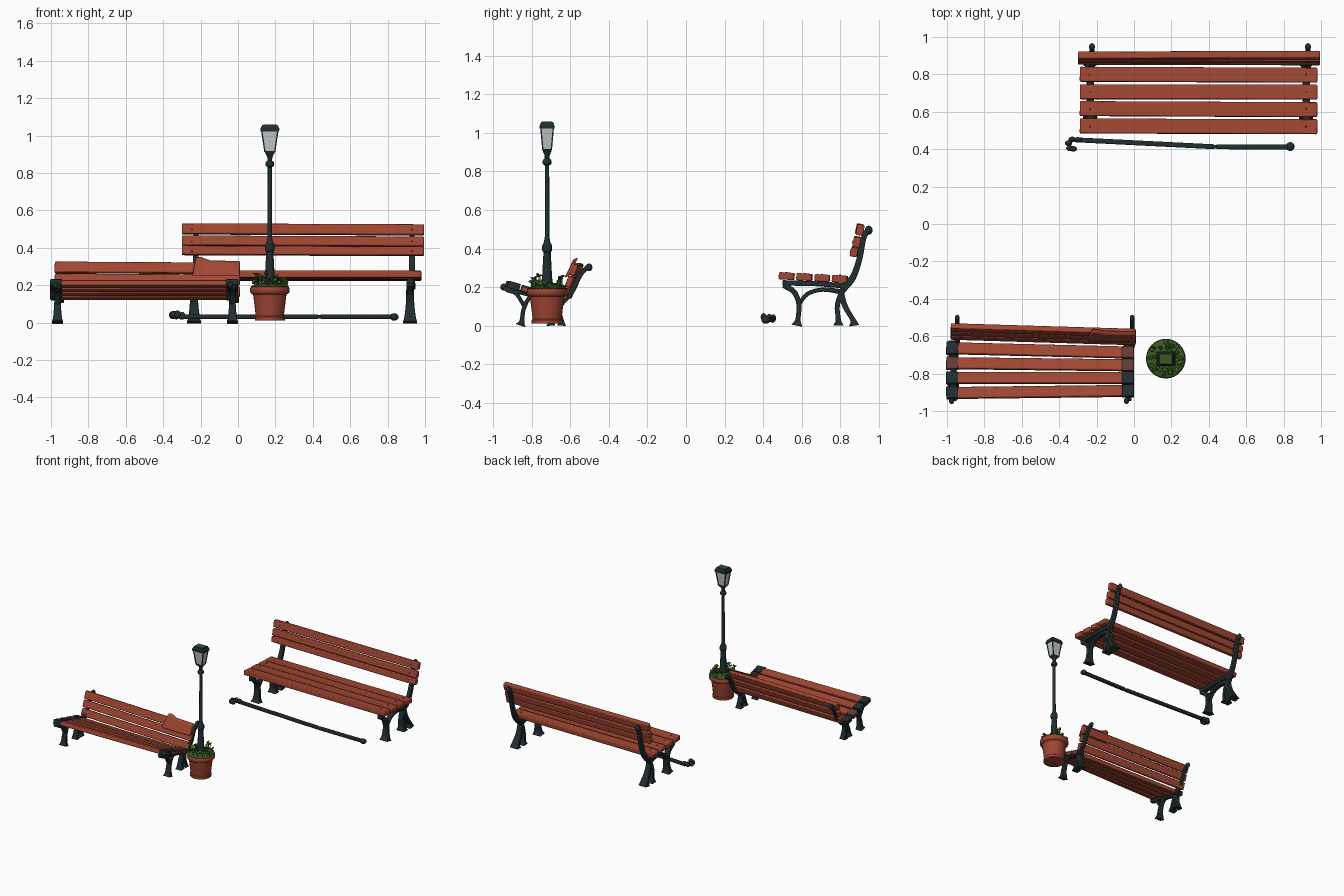
import bpy, bmesh, math, random
from mathutils import Vector, Matrix, Euler

random.seed(4)
if "Cube" in bpy.data.objects:
    bpy.data.objects.remove(bpy.data.objects["Cube"])


def material(name, rgb):
    m = bpy.data.materials.new(name)
    m.use_nodes = True
    m.diffuse_color = (*rgb, 1)
    m.node_tree.nodes["Principled BSDF"].inputs["Base Color"].default_value = (*rgb, 1)
    return m


WOOD = material("red wood", (0.36, 0.062, 0.033))
WORN = material("worn wood", (0.13, 0.045, 0.036))
IRON = material("dark iron", (0.016, 0.027, 0.029))
CLAY = material("terracotta", (0.34, 0.058, 0.033))
GLASS = material("pale glass", (0.55, 0.58, 0.58))
LEAF = material("leaf green", (0.06, 0.17, 0.02))
MOSS = material("moss green", (0.035, 0.1, 0.015))


def finish(name, bm, *mats, bevel=0, smooth=True):
    bmesh.ops.recalc_face_normals(bm, faces=bm.faces)
    mesh = bpy.data.meshes.new(name)
    bm.to_mesh(mesh)
    bm.free()
    ob = bpy.data.objects.new(name, mesh)
    bpy.context.collection.objects.link(ob)
    for m in mats:
        mesh.materials.append(m)
    if bevel:
        mod = ob.modifiers.new("soft edges", "BEVEL")
        mod.width, mod.segments = bevel, 2
    if smooth:
        bpy.ops.object.select_all(action="DESELECT")
        ob.select_set(True)
        bpy.context.view_layer.objects.active = ob
        bpy.ops.object.shade_smooth_by_angle(angle=math.radians(35))
    return ob


def box(name, loc, size, mat, rot=(0, 0, 0), bevel=0.006):
    bm = bmesh.new()
    m = Matrix.Translation(loc) @ Euler(rot).to_matrix().to_4x4() @ Matrix.Diagonal((*size, 1))
    bmesh.ops.create_cube(bm, size=1, matrix=m)
    return finish(name, bm, mat, bevel=bevel)


def ball(name, loc, size, mat):
    bm = bmesh.new()
    m = Matrix.Translation(loc) @ Matrix.Diagonal((*size, 1))
    bmesh.ops.create_uvsphere(bm, u_segments=14, v_segments=8, radius=1, matrix=m)
    return finish(name, bm, mat)


def lathe(name, profile, loc, mat, n=24):
    bm = bmesh.new()
    rings = [[bm.verts.new((loc[0] + r * math.cos(math.tau * i / n),
                            loc[1] + r * math.sin(math.tau * i / n), z))
              for i in range(n)] for r, z in profile]
    for a, b in zip(rings, rings[1:]):
        for i in range(n):
            bm.faces.new((a[i], a[(i + 1) % n], b[(i + 1) % n], b[i]))
    bm.faces.new(rings[0])
    bm.faces.new(rings[-1])
    return finish(name, bm, mat)


def bar(name, x, path, mat=IRON):
    """Cast bar following (y, z, half width, half thickness) stations."""
    pts = [Vector(p) for p in path]
    ext = [2 * pts[0] - pts[1]] + pts + [2 * pts[-1] - pts[-2]]
    fine = []
    for a, b, c, d in zip(ext, ext[1:], ext[2:], ext[3:]):
        for t in (0, 0.25, 0.5, 0.75):
            fine.append(0.5 * (2 * b + (c - a) * t + (2 * a - 5 * b + 4 * c - d) * t * t
                               + (3 * b - a - 3 * c + d) * t ** 3))
    fine.append(pts[-1])
    bm = bmesh.new()
    rings = []
    for i, p in enumerate(fine):
        d = fine[min(i + 1, len(fine) - 1)] - fine[max(i - 1, 0)]
        side = Vector((-d.y, d.x)).normalized() * p.z
        rings.append([bm.verts.new((x + sx * p.w, p.x + k * side.x, p.y + k * side.y))
                      for sx, k in ((-1, -1), (1, -1), (1, 1), (-1, 1))])
    for a, b in zip(rings, rings[1:]):
        for i in range(4):
            bm.faces.new((a[i], a[(i + 1) % 4], b[(i + 1) % 4], b[i]))
    bm.faces.new(rings[0])
    bm.faces.new(rings[-1])
    return finish(name, bm, mat, bevel=0.004)


def bolt(name, loc, rot):
    bm = bmesh.new()
    m = Matrix.Translation(loc) @ Euler(rot).to_matrix().to_4x4()
    bmesh.ops.create_cone(bm, cap_ends=True, segments=10, radius1=0.006, radius2=0.005,
                          depth=0.006, matrix=m)
    finish(name, bm, WORN)


def wobble(a=0.006):
    return random.uniform(-a, a)


# Large bench: seat and back planks
for i in range(4):
    y, z = 0.522 + 0.092 * i, 0.257 - 0.005 * i
    box("large_seat_plank", (0.345, y, z), (1.27, 0.079, 0.037), WOOD, (-0.06, 0, wobble()))
    for x in (-0.235, 0.92):
        bolt("large_seat_bolt", (x, y, z + 0.019), (0, 0, 0))
for y, z, h in ((0.872, 0.383, 0.047), (0.885, 0.435, 0.052), (0.901, 0.498, 0.056)):
    box("large_back_plank", (0.347, y, z), (1.295, 0.038, h), WOOD, (-0.2, 0.004, wobble(0.003)))
    for x in (-0.245, 0.93):
        bolt("large_back_bolt", (x, y - 0.02, z), (math.pi / 2 - 0.2, 0, 0))

# Large bench: cast side frames
for x in (-0.235, 0.92):
    bar("large_front_leg", x, [(0.575, 0, 0.03, 0.038), (0.58, 0.03, 0.014, 0.03),
                               (0.585, 0.11, 0.013, 0.022), (0.56, 0.175, 0.014, 0.02),
                               (0.505, 0.21, 0.014, 0.02)])
    bar("large_seat_rail", x, [(0.5, 0.222, 0.014, 0.02), (0.68, 0.217, 0.013, 0.02),
                               (0.84, 0.205, 0.014, 0.02)])
    bar("large_arch", x, [(0.585, 0.11, 0.01, 0.018), (0.63, 0.165, 0.011, 0.018),
                          (0.71, 0.187, 0.011, 0.018), (0.81, 0.175, 0.014, 0.018)])
    bar("large_inner_back_leg", x, [(0.79, 0, 0.028, 0.036), (0.79, 0.03, 0.014, 0.03),
                                    (0.785, 0.11, 0.013, 0.022), (0.82, 0.2, 0.016, 0.02)])
    bar("large_outer_back_leg", x, [(0.872, 0, 0.028, 0.036), (0.865, 0.03, 0.014, 0.03),
                                    (0.825, 0.1, 0.014, 0.022), (0.8, 0.18, 0.016, 0.02)])
    bar("large_back_post", x + 0.01, [(0.81, 0.19, 0.022, 0.018), (0.865, 0.25, 0.017, 0.016),
                                      (0.9, 0.35, 0.015, 0.015), (0.92, 0.45, 0.014, 0.014),
                                      (0.945, 0.505, 0.014, 0.014)])
    ball("large_post_curl", (x + 0.01, 0.947, 0.495), (0.016, 0.02, 0.024), IRON)

# Small sunken bench: seat planks with end caps
for i in range(4):
    y, z = -0.898 + 0.074 * i, 0.205 - 0.021 * i
    yaw = 0.012 - 0.012 * i
    box("small_seat_plank", (-0.5, y, z), (1.0, 0.062, 0.03), WOOD, (-0.28, 0, yaw))
    for x, worn in ((-0.972, i == 2), (-0.032, i >= 2)):
        box("small_plank_cap", (x, y + (x + 0.5) * yaw, z + 0.002), (0.064, 0.066, 0.036),
            WORN if worn else IRON, (-0.28, 0, yaw), 0.004)

# Small sunken bench: back planks and the broken piece
for y, z, h in ((-0.612, 0.168, 0.056), (-0.59, 0.23, 0.056), (-0.568, 0.292, 0.06)):
    box("small_back_plank", (-0.485, y, z), (0.99, 0.03, h), WOOD, (-0.36, 0.006, -0.03))
bm = bmesh.new()
outline = [(-0.245, -0.045), (0.01, -0.045), (0.01, 0.035), (-0.15, 0.04), (-0.2, 0.06), (-0.225, 0.056)]
slant = Matrix.Translation((0, -0.61, 0.29)) @ Matrix.Rotation(-0.45, 4, "X")
face = bm.faces.new([bm.verts.new(slant @ Vector((x, 0, z))) for x, z in outline])
new = bmesh.ops.extrude_face_region(bm, geom=[face])["geom"]
bmesh.ops.translate(bm, vec=(0, 0.024, 0.008), verts=[v for v in new if isinstance(v, bmesh.types.BMVert)])
finish("broken_plank", bm, WOOD, bevel=0.004)

# Small sunken bench: cast side frames
for x in (-0.965, -0.03):
    bar("small_front_leg", x, [(-0.857, 0, 0.027, 0.03), (-0.85, 0.025, 0.013, 0.024),
                               (-0.84, 0.09, 0.011, 0.018), (-0.8, 0.15, 0.011, 0.016),
                               (-0.7, 0.135, 0.012, 0.016)])
    bar("small_leg_brace", x, [(-0.93, 0.185, 0.011, 0.016), (-0.88, 0.165, 0.01, 0.016),
                               (-0.838, 0.1, 0.01, 0.016)])
    bar("small_seat_rail", x, [(-0.945, 0.195, 0.012, 0.016), (-0.79, 0.155, 0.011, 0.016),
                               (-0.63, 0.115, 0.012, 0.016)])
    for foot in (-0.7, -0.645):
        bar("small_back_leg", x, [(foot, 0, 0.024, 0.028), (foot, 0.025, 0.012, 0.022),
                                  ((foot - 0.67) / 2, 0.08, 0.012, 0.018),
                                  (-0.655, 0.13, 0.015, 0.016)])
    bar("small_back_post", x + 0.02, [(-0.65, 0.115, 0.016, 0.015), (-0.59, 0.18, 0.014, 0.013),
                                      (-0.55, 0.26, 0.012, 0.012), (-0.505, 0.31, 0.011, 0.012)])
    ball("small_post_curl", (x + 0.02, -0.503, 0.302), (0.013, 0.018, 0.02), IRON)
    ball("small_front_curl", (x - 0.01, -0.945, 0.2), (0.014, 0.018, 0.018), IRON)

# Planter pot with soil
LAMP = (0.17, -0.72)
lathe("planter_pot", [(0.072, 0.01), (0.08, 0.012), (0.08, 0.03), (0.075, 0.035), (0.089, 0.15),
                      (0.1, 0.155), (0.106, 0.165), (0.106, 0.182), (0.1, 0.192),
                      (0.092, 0.192), (0.09, 0.18)], LAMP, CLAY, 32)
lathe("planter_moss", [(0.098, 0.185), (0.102, 0.194), (0.07, 0.206), (0.02, 0.212)], LAMP, MOSS)

# Planter leaves on short stalks
for k in range(46):
    a, r = random.uniform(0, math.tau), random.uniform(0.035, 0.09)
    top = random.uniform(0.2, 0.235) if k % 6 else random.uniform(0.24, 0.265)
    x, y = LAMP[0] + r * math.cos(a), LAMP[1] + r * math.sin(a)
    bm = bmesh.new()
    m = (Matrix.Translation((x, y, top)) @ Euler((wobble(0.8), wobble(0.8), a)).to_matrix().to_4x4()
         @ Matrix.Diagonal((0.017, 0.012, 0.005, 1)))
    bmesh.ops.create_icosphere(bm, subdivisions=1, radius=1, matrix=m)
    stalk = Matrix.Translation((x, y, (top + 0.19) / 2))
    bmesh.ops.create_cone(bm, cap_ends=True, segments=5, radius1=0.003, radius2=0.002,
                          depth=top - 0.19, matrix=stalk)
    finish("planter_leaf", bm, MOSS if k % 3 == 0 else LEAF, smooth=False)

# Lamp post
lathe("lamp_post", [(0.034, 0.19), (0.03, 0.22), (0.026, 0.25), (0.02, 0.36), (0.019, 0.38),
                    (0.026, 0.39), (0.026, 0.415), (0.016, 0.435), (0.012, 0.46), (0.011, 0.83),
                    (0.022, 0.838), (0.024, 0.85), (0.02, 0.86), (0.012, 0.866), (0.014, 0.885),
                    (0.024, 0.908), (0.024, 0.915)], LAMP, IRON, 16)


def taper(name, z0, z1, half0, half1, mat):
    bm = bmesh.new()
    bmesh.ops.create_cube(bm, size=2)
    for v in bm.verts:
        hx, hy = half1 if v.co.z > 0 else half0
        v.co = (LAMP[0] + v.co.x * hx, LAMP[1] + v.co.y * hy, z1 if v.co.z > 0 else z0)
    return finish(name, bm, mat, smooth=False)


# Lantern
LOW, HIGH = (0.026, 0.022), (0.043, 0.032)
taper("lantern_glass", 0.912, 1.025, LOW, HIGH, GLASS)
taper("lantern_base", 0.902, 0.916, (0.022, 0.02), (0.03, 0.026), IRON)
taper("lantern_roof", 1.022, 1.038, (0.05, 0.038), (0.051, 0.039), IRON)
taper("lantern_cap", 1.038, 1.056, (0.05, 0.038), (0.041, 0.031), IRON)
taper("lantern_moss", 1.055, 1.059, (0.036, 0.027), (0.034, 0.025), MOSS)
for sx in (-1, 1):
    for sy in (-1, 1):
        a, b = [Vector((LAMP[0] + sx * h[0], LAMP[1] + sy * h[1], z))
                for h, z in ((LOW, 0.912), (HIGH, 1.025))]
        box("lantern_corner", (a + b) / 2, (0.007, 0.007, (b - a).length), IRON,
            Vector((0, 0, 1)).rotation_difference(b - a).to_euler(), 0)

# Fallen post lying on the ground, in two lengths
for a, b in (((-0.31, 0.45), (0.43, 0.413)), ((0.44, 0.413), (0.83, 0.411))):
    d = Vector(b) - Vector(a)
    box("fallen_post", ((a[0] + b[0]) / 2, (a[1] + b[1]) / 2, 0.032), (d.length, 0.026, 0.024),
        IRON, (0, 0, math.atan2(d.y, d.x)))
box("fallen_post_joint", (0.435, 0.413, 0.032), (0.03, 0.02, 0.018), IRON)
ball("fallen_post_knob", (0.835, 0.414, 0.03), (0.024, 0.024, 0.02), IRON)
hook = [(-0.3, 0.45), (-0.33, 0.452), (-0.35, 0.432), (-0.343, 0.405), (-0.325, 0.402)]
for i, (x, y) in enumerate(hook):
    ball("fallen_post_hook", (x, y, 0.036 + 0.002 * i), (0.02, 0.015, 0.021), IRON)
